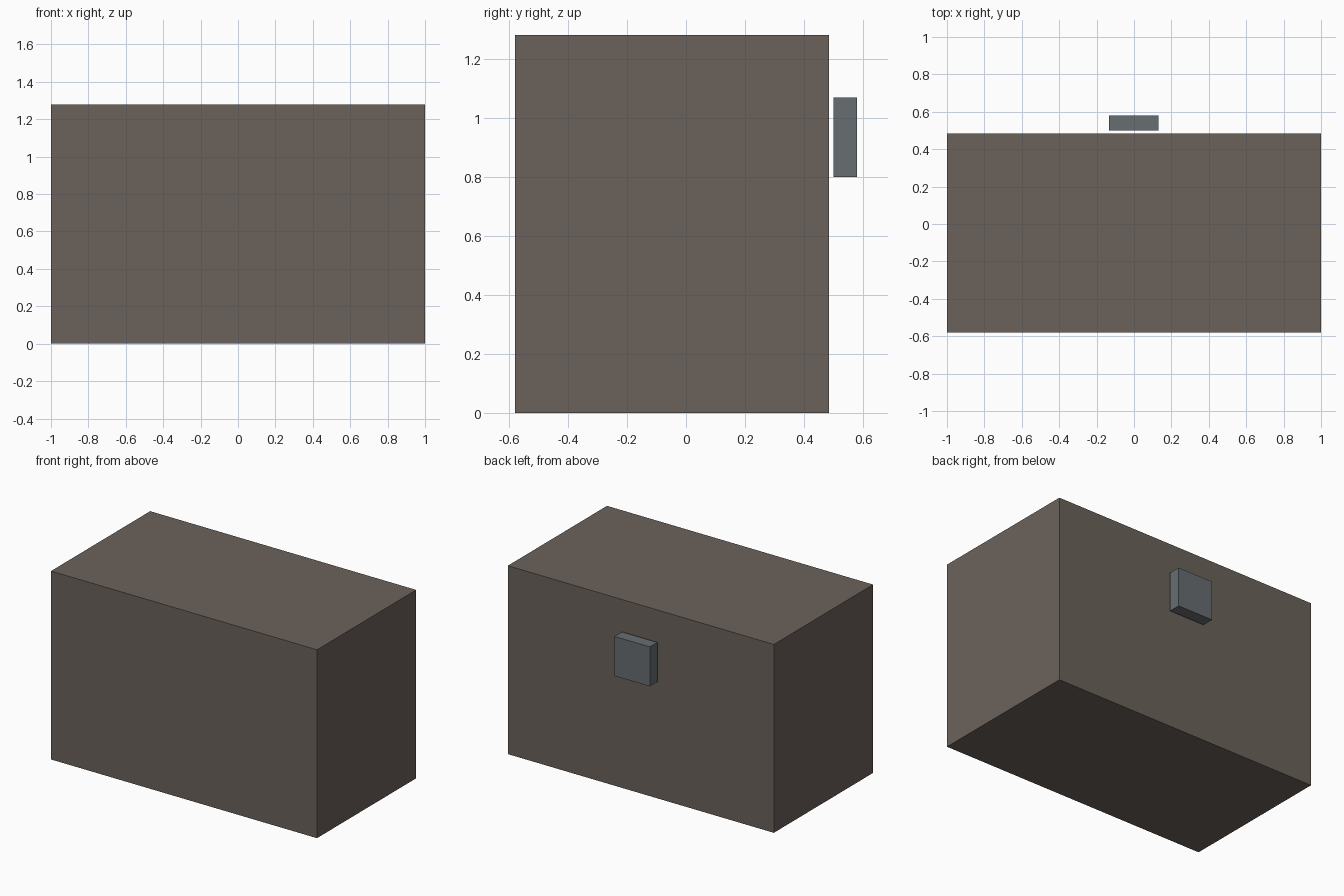
import bpy

if "Cube" in bpy.data.objects:
    bpy.data.objects.remove(bpy.data.objects["Cube"])


def material(name, rgb):
    mat = bpy.data.materials.new(name)
    mat.diffuse_color = (*rgb, 1)
    mat.use_nodes = True
    mat.node_tree.nodes["Principled BSDF"].inputs["Base Color"].default_value = mat.diffuse_color
    return mat


def box(name, low, high, mat):
    centre = [(a + b) / 2 for a, b in zip(low, high)]
    bpy.ops.mesh.primitive_cube_add(size=1, location=centre)
    obj = bpy.context.object
    obj.name = name
    obj.scale = [b - a for a, b in zip(low, high)]
    bpy.ops.object.transform_apply(location=False, rotation=False, scale=True)
    obj.data.materials.append(mat)
    return obj


brown = material("dark_brown", (0.147, 0.122, 0.105))
slate = material("slate_grey", (0.136, 0.153, 0.162))

# Main block
box("chest_body", (-1, -0.58, 0), (1, 0.485, 1.28), brown)

# Small plate floating just behind the back face
box("latch_plate", (-0.134, 0.499, 0.80), (0.132, 0.58, 1.068), slate)
